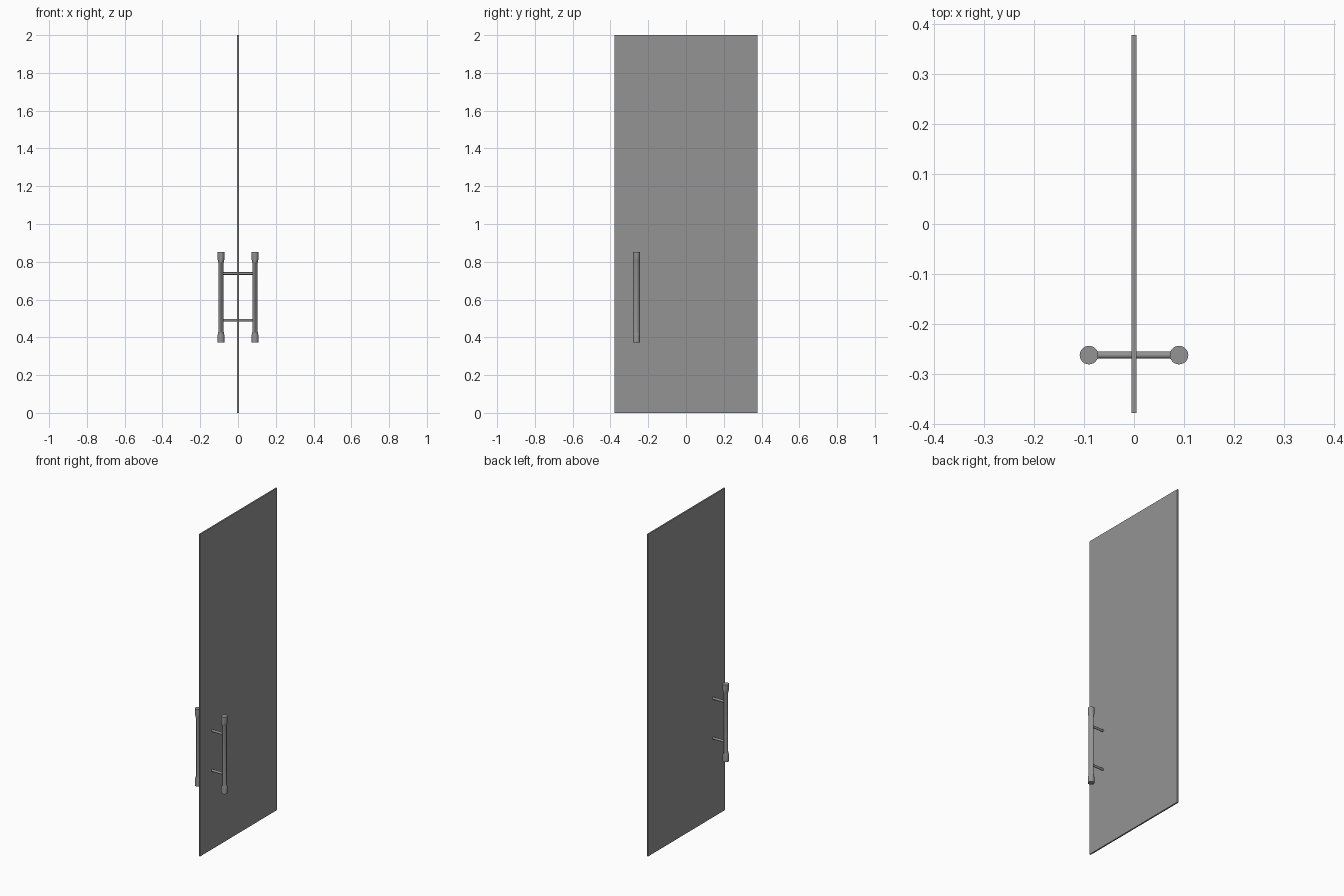
import bpy, bmesh, math

if "Cube" in bpy.data.objects:
    bpy.data.objects.remove(bpy.data.objects["Cube"])

HANDLE_X, HANDLE_Y = 0.09, -0.262
SEG = 32

# dark grey finish shared by all parts
grey = bpy.data.materials.new("dark_grey")
grey.diffuse_color = (0.295, 0.295, 0.295, 1)
grey.use_nodes = True
grey.node_tree.nodes["Principled BSDF"].inputs["Base Color"].default_value = grey.diffuse_color


def finish(name, bm):
    bmesh.ops.recalc_face_normals(bm, faces=bm.faces)
    me = bpy.data.meshes.new(name)
    bm.to_mesh(me)
    bm.free()
    ob = bpy.data.objects.new(name, me)
    bpy.context.collection.objects.link(ob)
    me.materials.append(grey)
    return ob


def smooth(ob):
    bpy.ops.object.select_all(action='DESELECT')
    ob.select_set(True)
    bpy.context.view_layer.objects.active = ob
    bpy.ops.object.shade_smooth_by_angle(angle=math.radians(30))


def power(v, p):
    return math.copysign(abs(v) ** p, v)


def loft(name, sections):
    """Skin sections (z, half width x, half width y, squeeze) along z; squeeze 1 is an ellipse."""
    bm = bmesh.new()
    rings = []
    for z, rx, ry, p in sections:
        angles = [2 * math.pi * i / SEG for i in range(SEG)]
        rings.append([bm.verts.new((rx * power(math.cos(a), p),
                                    ry * power(math.sin(a), p), z)) for a in angles])
    for a, b in zip(rings, rings[1:]):
        for i in range(SEG):
            j = (i + 1) % SEG
            bm.faces.new((a[i], a[j], b[j], b[i]))
    bm.faces.new(rings[0])
    bm.faces.new(rings[-1])
    return finish(name, bm)


# glass door panel
bm = bmesh.new()
bmesh.ops.create_cube(bm, size=1)
bmesh.ops.scale(bm, vec=(0.009, 0.755, 2.0), verts=bm.verts)
bmesh.ops.translate(bm, vec=(0, 0, 1.0), verts=bm.verts)
finish("door_panel", bm)

# upright grips: round ends, slimmer waisted middle, one on each side
R = 0.0185
lower = [(0.373, R, R, 1), (0.410, R, R, 1), (0.418, 0.0165, R, 1.2), (0.428, 0.0145, R, 1.4)]
grip = lower + [(1.224 - z, rx, ry, p) for z, rx, ry, p in reversed(lower)]
for side, sx in (("left", -1), ("right", 1)):
    ob = loft("handle_grip_" + side, grip)
    ob.location = (sx * HANDLE_X, HANDLE_Y, 0)
    smooth(ob)

# crossbars running through the panel between the grips
for label, z in (("lower", 0.491), ("upper", 0.738)):
    bpy.ops.mesh.primitive_cylinder_add(vertices=24, radius=0.007, depth=2 * HANDLE_X - 0.01,
                                        location=(0, HANDLE_Y, z),
                                        rotation=(0, math.pi / 2, 0))
    rod = bpy.context.object
    rod.name = "handle_crossbar_" + label
    rod.data.materials.append(grey)
    smooth(rod)
